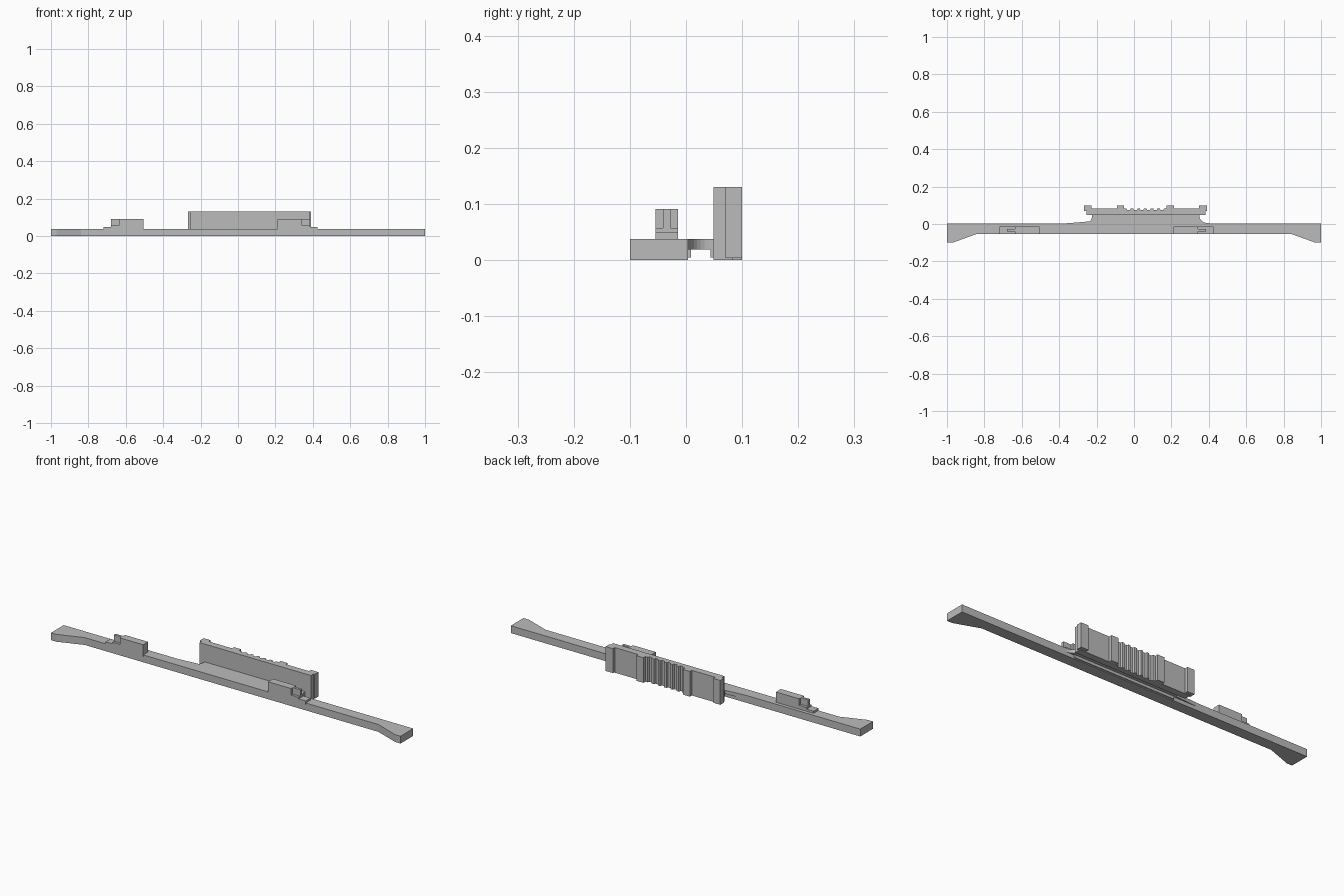
import bpy, bmesh, math
from mathutils import Vector

cube = bpy.data.objects.get("Cube")
if cube:
    bpy.data.objects.remove(cube, do_unlink=True)

grey = bpy.data.materials.new("plain grey")
grey.use_nodes = True
COLOR = (0.5, 0.5, 0.5, 1)
grey.diffuse_color = COLOR
grey.node_tree.nodes["Principled BSDF"].inputs["Base Color"].default_value = COLOR


def prism(name, outline, low, high, axis="z"):
    """Extrude an outline: (x, y) along z, or (x, z) along y."""
    bm = bmesh.new()
    place = (lambda a, b: (a, b, low)) if axis == "z" else (lambda a, b: (a, low, b))
    face = bm.faces.new([bm.verts.new(place(a, b)) for a, b in outline])
    moved = bmesh.ops.extrude_face_region(bm, geom=[face])["geom"]
    shift = Vector((0, 0, high - low)) if axis == "z" else Vector((0, high - low, 0))
    bmesh.ops.translate(bm, vec=shift, verts=[v for v in moved if isinstance(v, bmesh.types.BMVert)])
    bmesh.ops.recalc_face_normals(bm, faces=bm.faces)
    mesh = bpy.data.meshes.new(name)
    bm.to_mesh(mesh)
    bm.free()
    mesh.materials.append(grey)
    obj = bpy.data.objects.new(name, mesh)
    bpy.context.collection.objects.link(obj)
    return obj


def box(name, x0, x1, y0, y1, z0, z1):
    return prism(name, [(x0, y0), (x1, y0), (x1, y1), (x0, y1)], z0, z1)


# Long bar with flared ends
FRONT, BACK, TOP = -0.053, 0.004, 0.038
half = [(0.84, FRONT), (0.97, -0.1), (1, -0.1), (1, BACK)]
prism("long_bar", half + [(-x, y) for x, y in reversed(half)], 0, TOP)


# Thin neck with a curved flare on each side
def flare(x, width, side):
    steps = [i * math.pi / 16 for i in range(9)]
    return [(x + side * width * (1 - math.sin(a)), BACK + 0.036 * (1 - math.cos(a))) for a in steps]


left = [(-0.37, BACK - 0.001), (-0.27, 0.011)] + flare(-0.225, 0.03, -1)[4:] + [(-0.225, 0.055)]
right = [(0.35, 0.055)] + flare(0.35, 0.05, 1)[::-1]
prism("neck", left + right, 0.019, TOP)
box("neck_rear_lip", -0.225, 0.35, 0.044, 0.052, 0.005, 0.02)
box("neck_front_lip", -0.225, 0.35, 0.002, 0.009, 0.005, 0.02)

# Upright plate with a shallow grooved grip on the back
HEIGHT, REAR = 0.13, 0.084
outline = [(-0.255, 0.049), (0.383, 0.049), (0.383, REAR), (0.175, REAR)]
count, start, pitch = 6, -0.04, 0.0355
for i in reversed(range(count)):
    x = start + i * pitch
    outline += [(x + 0.023, REAR), (x + 0.019, 0.074), (x + 0.004, 0.074), (x, REAR)]
outline += [(-0.255, REAR)]
prism("upright_plate", outline, 0, HEIGHT)

# Raised ribs on the plate
for name, x0, x1 in (("inner_right", -0.092, -0.053), ("inner_left", 0.174, 0.214)):
    box("rib_" + name, x0, x1, 0.08, 0.1, 0, HEIGHT)
for name, x0, x1 in (("outer_right", -0.266, -0.226), ("outer_left", 0.348, 0.39)):
    box("rib_" + name, x0, x1, 0.07, 0.1, 0.004, HEIGHT)

# Stepped clips, each with a narrow tongue facing the bar's end
for name, x, side in (("left", 0.21, 1), ("right", -0.505, -1)):
    steps = [(0, 0.03), (0.215, 0.03), (0.215, 0.049), (0.175, 0.049),
             (0.175, 0.057), (0.132, 0.057), (0.132, 0.091), (0, 0.091)]
    prism(name + "_clip", [(x + side * a, z) for a, z in steps], FRONT - 0.001, -0.014, "y")
    a, b = sorted((x + side * 0.125, x + side * 0.175))
    box(name + "_clip_tongue", a, b, -0.041, -0.028, 0.05, 0.091)
